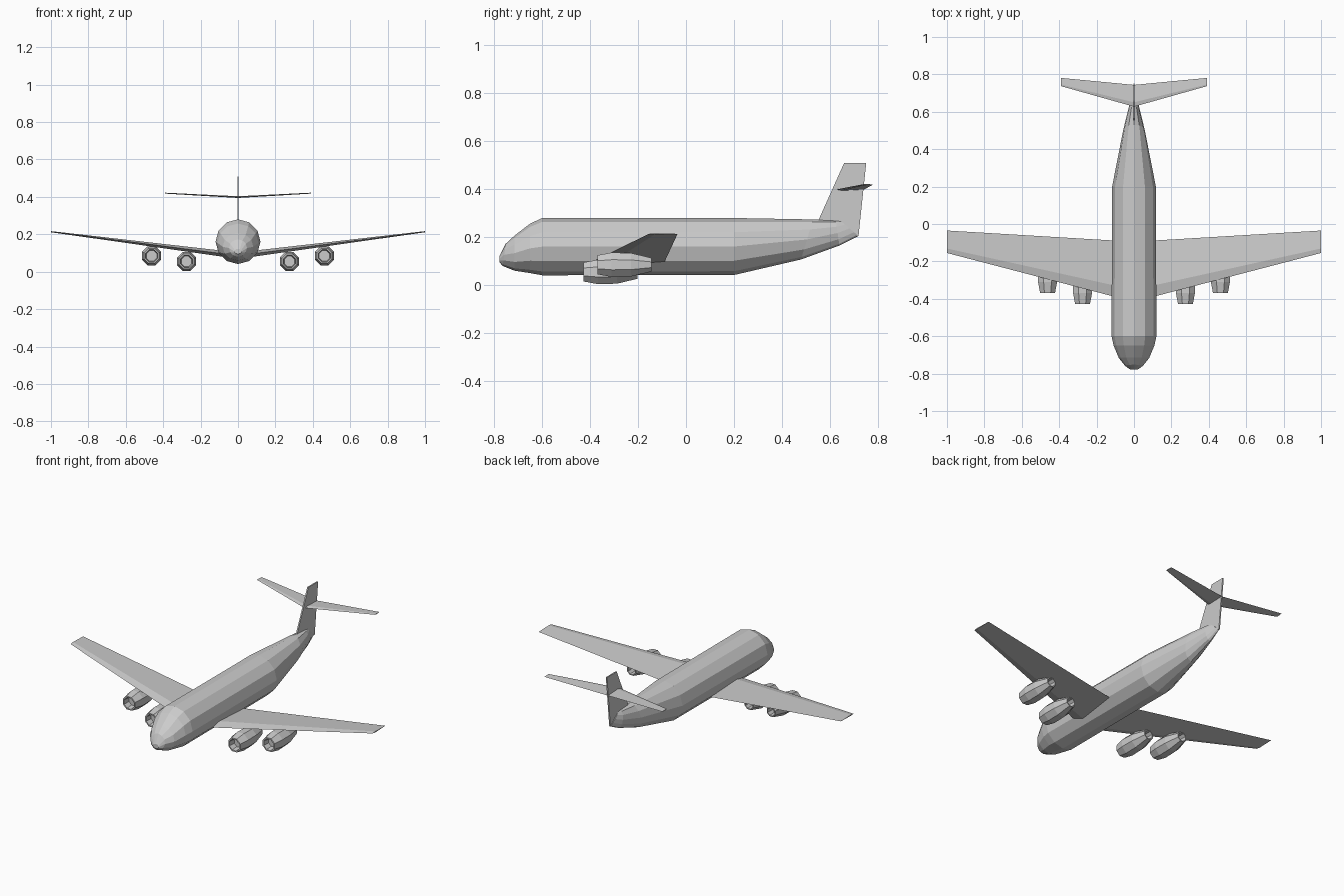
import bpy, bmesh
from math import sin, cos, pi

if "Cube" in bpy.data.objects:
    bpy.data.objects.remove(bpy.data.objects["Cube"])


def loft(name, rings, closed=False):
    """Skin equal-length rings of points; cap the ends unless the loop closes."""
    bm = bmesh.new()
    vs = [[bm.verts.new(p) for p in r] for r in rings]
    n = len(vs[0])
    pairs = list(zip(vs, vs[1:])) + ([(vs[-1], vs[0])] if closed else [])
    for a, b in pairs:
        for i in range(n):
            j = (i + 1) % n
            bm.faces.new((a[i], a[j], b[j], b[i]))
    if not closed:
        bm.faces.new(vs[0])
        bm.faces.new(vs[-1])
    bmesh.ops.recalc_face_normals(bm, faces=bm.faces)
    me = bpy.data.meshes.new(name)
    bm.to_mesh(me)
    bm.free()
    ob = bpy.data.objects.new(name, me)
    bpy.context.collection.objects.link(ob)
    return ob


# Fuselage: 12-sided sections (y at top, y at bottom, z bottom, z top, half width)
sections = [
    (-.778, -.778, .095, .122, .020),
    (-.752, -.765, .080, .173, .048),
    (-.715, -.715, .060, .207, .082),
    (-.650, -.650, .050, .257, .109),
    (-.600, -.600, .041, .280, .120),
    (.200, .200, .042, .280, .117),
    (.530, .480, .107, .274, .057),
    (.625, .640, .165, .270, .026),
    (.645, .720, .205, .268, .008),
]
rings = []
for yt, yb, zb, zt, w in sections:
    ring = []
    for k in range(12):
        a = k * pi / 6
        t = (1 + sin(a)) / 2
        ring.append((w * cos(a), yb + (yt - yb) * t, zb + (zt - zb) * t))
    rings.append(ring)
loft("fuselage", rings)


def foil(x, front, back, z, thick):
    """Four-point aerofoil section at station x."""
    ridge = front + (back - front) * .2
    return [(x, front, z), (x, ridge, z + thick / 2),
            (x, back, z), (x, ridge, z - thick / 2)]


# Wings and tailplane, left and right halves in one skin
def span(name, root, tip):
    stations = [foil(-tip[0], *tip[1:]), foil(-root[0], *root[1:]),
                foil(*root), foil(*tip)]
    return loft(name, stations)


span("wings", (.08, -.395, -.09, .096, .032), (1, -.155, -.035, .214, .006))
span("tailplane", (.003, .628, .744, .399, .009), (.39, .737, .781, .420, .005))

# Fin
fin = [(.55, .265), (.66, .51), (.752, .51), (.72, .205), (.62, .21)]
loft("tail_fin", [[(x, y, z) for y, z in fin] for x in (-.004, .004)])

# Engines: 8-sided nacelles with recessed intake and exhaust (y offset, radius)
profile = [(.04, .030), (0, .035), (0, .043), (.06, .055),
           (.14, .053), (.225, .031), (.225, .025), (.18, .024)]
for x, y, z, label in ((.275, -.428, .055, "inner"), (.462, -.370, .085, "outer")):
    for s in (-1, 1):
        nacelle = [[(s * x + r * cos((k + .5) * pi / 4), y + dy,
                     z + r * sin((k + .5) * pi / 4)) for k in range(8)]
                   for dy, r in profile]
        loft(f"{label}_engine_{'left' if s < 0 else 'right'}", nacelle)
